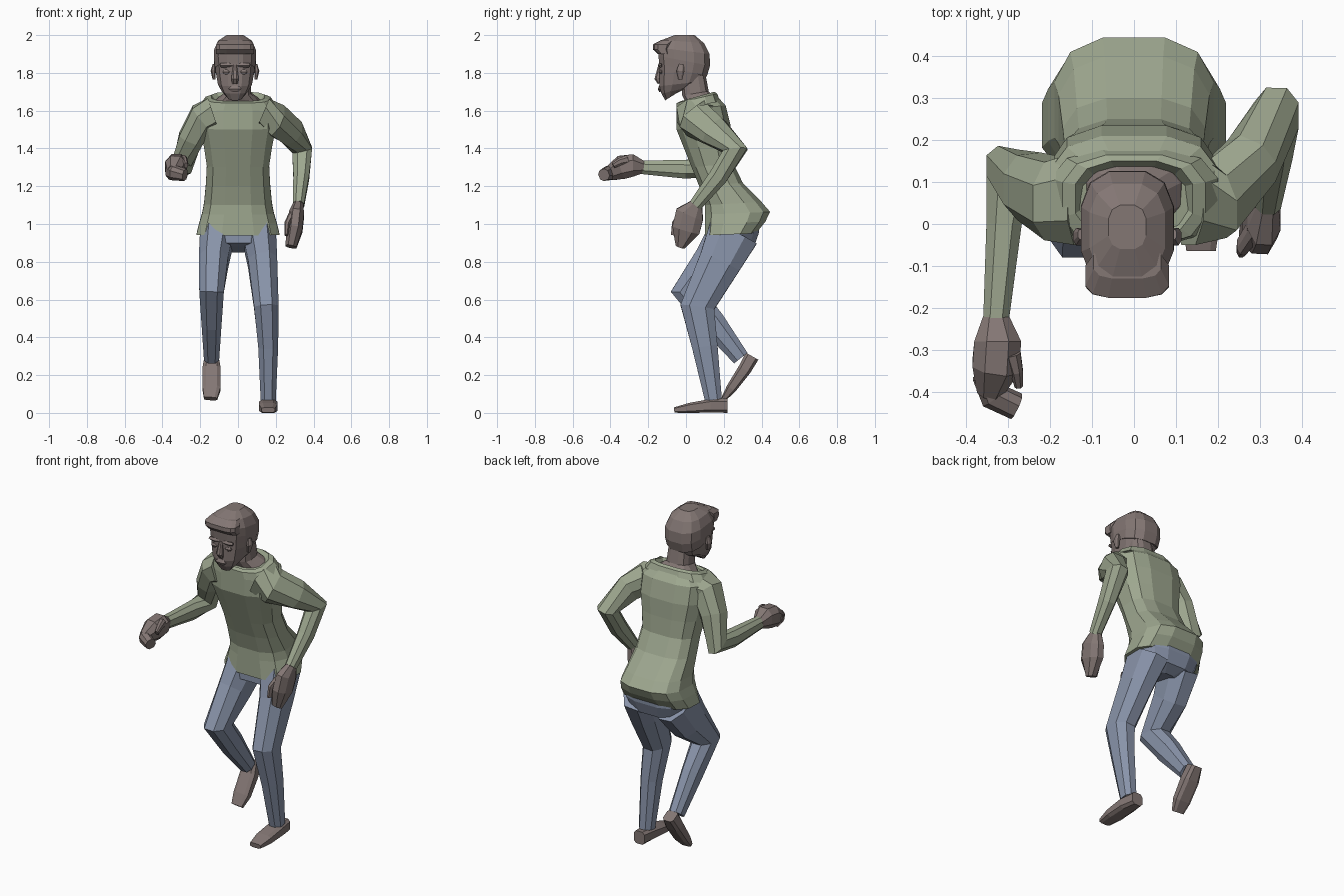
import bpy, bmesh, math
from mathutils import Vector

if "Cube" in bpy.data.objects:
    bpy.data.objects.remove(bpy.data.objects["Cube"])


def material(name, red, green, blue):
    colour = (red, green, blue, 1)
    mat = bpy.data.materials.new(name)
    mat.use_nodes = True
    mat.diffuse_color = colour
    mat.node_tree.nodes["Principled BSDF"].inputs["Base Color"].default_value = colour
    return mat


skin = material("warm grey brown", .23, .185, .175)
shirt = material("sage green", .34, .385, .275)
jeans = material("slate blue", .25, .295, .4)


def mix(ends, t):
    return ends[0] + (ends[1] - ends[0]) * t


def outline(sides, power):
    """Rounded-box cross-section inside a unit square."""
    points = []
    for i in range(sides):
        angle = math.tau * (i + .5) / sides
        pair = []
        for value in (math.cos(angle), math.sin(angle)):
            value /= math.cos(math.pi / sides)
            pair.append(math.copysign(abs(value) ** power, value))
        points.append(pair)
    return points


def loft(name, mat, rings):
    """Skin equal-length point rings and cap both ends."""
    bm = bmesh.new()
    loops = [[bm.verts.new(point) for point in ring] for ring in rings]
    for low, high in zip(loops, loops[1:]):
        for i in range(len(low)):
            bm.faces.new((low[i - 1], low[i], high[i], high[i - 1]))
    bm.faces.new(loops[0])
    bm.faces.new(loops[-1])
    bmesh.ops.recalc_face_normals(bm, faces=bm.faces)
    mesh = bpy.data.meshes.new(name)
    bm.to_mesh(mesh)
    bm.free()
    mesh.materials.append(mat)
    bpy.context.collection.objects.link(bpy.data.objects.new(name, mesh))


def stack(name, mat, levels, tilt=(0, 0), power=.72, centre=0):
    """Upright form: levels are (front height, front y, back y, half width).
    Tilt is how far the back rises above the front, from bottom to top."""
    rings = []
    for i, (height, front, back, half) in enumerate(levels):
        rise = mix(tilt, i / (len(levels) - 1))
        rings.append([(centre + half * across,
                       mix((front, back), (along + 1) / 2),
                       height + rise * (along + 1) / 2)
                      for across, along in outline(12, power)])
    loft(name, mat, rings)


def limb(name, mat, joints, wide, deep, swell=(0, 0), power=.85):
    """Tube through joints, tapering evenly, with an optional swell midway."""
    joints = [Vector(joint) for joint in joints]
    last = len(joints) - 1
    rings = []
    for i, joint in enumerate(joints):
        before = joint - joints[max(i - 1, 0)]
        after = joints[min(i + 1, last)] - joint
        along = (before.normalized() + after.normalized()).normalized()
        side = Vector((1, 0, 0))
        side = (side - along * side.dot(along)).normalized()
        depth = along.cross(side)
        bulge = math.sin(math.pi * i / last)
        side *= mix(wide, i / last) + swell[0] * bulge
        depth *= mix(deep, i / last) + swell[1] * bulge
        rings.append([joint + side * a + depth * b for a, b in outline(8, power)])
    loft(name, mat, rings)


# Sweater body and collar
stack("sweater_body", shirt, [
    (.94, .1, .37, .22), (1, .1, .42, .205), (1.05, .1, .445, .19),
    (1.1, .1, .4, .18), (1.2, .07, .3, .17), (1.3, .03, .25, .165),
    (1.4, -.01, .24, .18), (1.5, -.05, .235, .2), (1.6, -.05, .21, .2),
    (1.64, -.03, .17, .15)], tilt=(.01, .03))
stack("sweater_collar", shirt, [
    (1.6, -.05, .18, .2), (1.64, -.05, .165, .17),
    (1.65, -.03, .15, .14), (1.62, 0, .13, .12)], tilt=(.05, .05))

# Sleeves, shoulder to wrist
sleeve = dict(wide=(.09, .03), deep=(.11, .035))
limb("left_sleeve", shirt, [
    (.13, .06, 1.58), (.2, .06, 1.55), (.28, .15, 1.49),
    (.34, .26, 1.39), (.335, .17, 1.25), (.32, .05, 1.1)], **sleeve)
limb("right_sleeve", shirt, [
    (-.13, .06, 1.58), (-.19, .06, 1.56), (-.25, .09, 1.45),
    (-.3, .13, 1.3), (-.31, 0, 1.29), (-.33, -.24, 1.3)], **sleeve)

# Hands with curled fingers and thumbs
limb("left_hand", skin, [
    (.32, .06, 1.11), (.31, .02, 1.05), (.3, 0, .97), (.28, -.03, .88)],
    wide=(.025, .03), deep=(.03, .025), swell=(.015, .055))
limb("left_thumb", skin, [
    (.29, -.01, 1.05), (.26, -.05, 1), (.255, -.06, .94)],
    wide=(.02, .01), deep=(.03, .02))
limb("right_hand", skin, [
    (-.33, -.22, 1.3), (-.325, -.28, 1.31), (-.33, -.34, 1.3), (-.345, -.4, 1.27)],
    wide=(.03, .03), deep=(.03, .04), swell=(.03, .03))
limb("right_fingers", skin, [
    (-.35, -.36, 1.28), (-.335, -.41, 1.27), (-.28, -.435, 1.26)],
    wide=(.035, .03), deep=(.045, .03))
limb("right_thumb", skin, [
    (-.29, -.31, 1.34), (-.28, -.35, 1.33), (-.275, -.385, 1.31)],
    wide=(.02, .01), deep=(.025, .015))

# Trousers, hip to ankle
stack("trouser_seat", jeans, [
    (.88, .17, .3, .07), (.9, .11, .36, .16), (.96, .11, .385, .19),
    (1.03, .13, .39, .17)], tilt=(-.03, 0))
trouser = dict(wide=(.09, .04), deep=(.135, .045))
limb("left_trouser_leg", jeans, [
    (.11, .25, .95), (.13, .18, .8), (.15, .06, .56),
    (.16, .1, .35), (.16, .145, .07)], **trouser)
limb("right_trouser_leg", jeans, [
    (-.11, .25, .95), (-.13, .15, .8), (-.14, .01, .64),
    (-.14, .14, .48), (-.14, .29, .29)], **trouser)

# Shoes, heel to toe
shoe = dict(wide=(.035, .035), deep=(.038, .014), swell=(.015, .006), power=.55)
limb("left_shoe", skin, [
    (.16, .22, .038), (.16, .13, .038), (.16, .02, .026), (.16, -.063, .015)], **shoe)
limb("left_ankle", skin, [(.16, .15, .04), (.16, .145, .1)],
    wide=(.035, .03), deep=(.045, .04))
limb("right_shoe", skin, [
    (-.14, .35, .3), (-.14, .31, .23), (-.14, .24, .13), (-.145, .2, .075)], **shoe)

# Neck, head and hair
middle = -.016
stack("neck", skin, [
    (1.6, -.02, .155, .13), (1.64, 0, .14, .11), (1.68, -.02, .12, .07),
    (1.8, -.03, .1, .065)], tilt=(.05, .01))
stack("head", skin, [
    (1.655, -.11, -.03, .042), (1.69, -.13, .03, .07), (1.73, -.14, .085, .09),
    (1.8, -.14, .113, .102), (1.86, -.142, .125, .107)],
    tilt=(.05, 0), centre=middle)
stack("hair", skin, [
    (1.85, -.142, .11, .106), (1.89, -.146, .127, .111), (1.935, -.15, .125, .11),
    (1.975, -.125, .095, .09), (2, -.06, .045, .045)],
    tilt=(-.07, 0), centre=middle)
stack("hair_fringe", skin, [
    (1.9, -.15, -.08, .1), (1.925, -.176, -.08, .1), (1.95, -.176, -.07, .1),
    (1.975, -.13, -.05, .08)], power=.6, centre=middle)

# Face
limb("nose", skin, [
    (middle, -.137, 1.84), (middle, -.15, 1.77), (middle, -.14, 1.745)],
    wide=(.01, .015), deep=(.01, .01), swell=(.007, .007))
limb("lips", skin, [
    (middle, -.136, 1.73), (middle, -.142, 1.715), (middle, -.136, 1.7)],
    wide=(.02, .02), deep=(.006, .006), swell=(.014, .002))
for side, label in ((1, "left_"), (-1, "right_")):
    x = middle + side * .046
    limb(label + "eye", skin, [(x, -.132, 1.815), (x, -.135, 1.805), (x, -.132, 1.795)],
         wide=(.014, .014), deep=(.008, .008), swell=(.007, .002))
    limb(label + "brow", skin, [(x, -.135, 1.85), (x, -.138, 1.84), (x, -.132, 1.83)],
         wide=(.03, .028), deep=(.008, .006), swell=(.005, .005))
    x = middle + side * .11
    limb(label + "ear", skin, [(x, -.03, 1.765), (x + side * .006, -.03, 1.81), (x, -.025, 1.845)],
         wide=(.008, .008), deep=(.01, .012), swell=(.005, .01))
